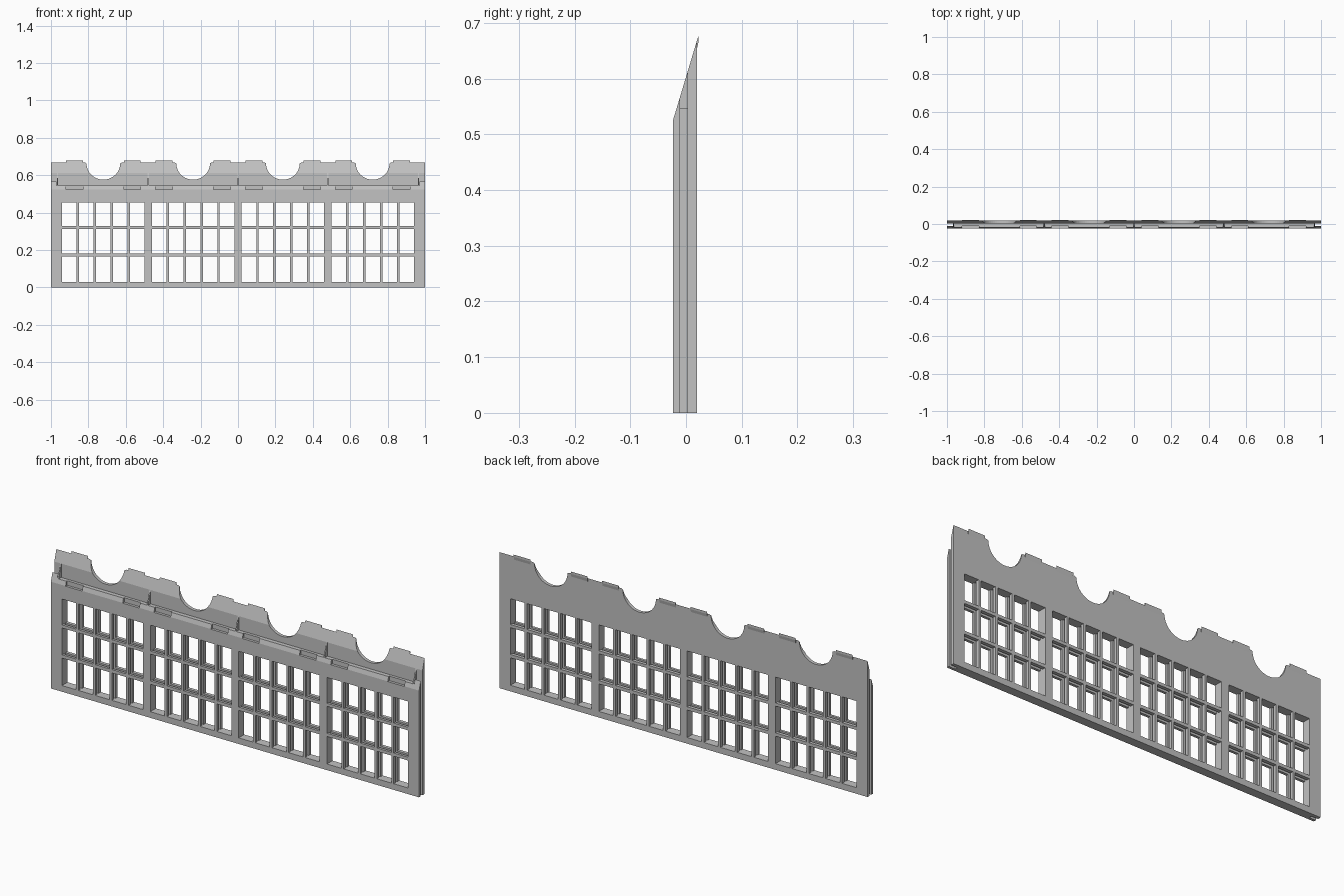
import bpy, bmesh, math
from mathutils import Matrix, Vector

if "Cube" in bpy.data.objects:
    bpy.data.objects.remove(bpy.data.objects["Cube"])

# Depth layers: front sheet, core, back sheet
Y_FRONT, Y_A, Y_B, Y_BACK, Y_TIP = -0.0237, -0.011, 0.003, 0.0195, 0.0226
SLOPE = 3.326
LEDGE, NOTCH = 0.545, 0.523
BAYS = [-0.72, -0.24, 0.24, 0.72]
HALF = 0.22                                  # half width of a window group
ROWS = [(0.03, 0.165), (0.181, 0.313), (0.328, 0.455)]
BAR = 0.013


def slope_z(y):
    return 0.524 + SLOPE * (y - Y_FRONT)


grey = bpy.data.materials.new("plain_grey")
grey.diffuse_color = (0.54, 0.54, 0.54, 1)
grey.use_nodes = True
grey.node_tree.nodes["Principled BSDF"].inputs["Base Color"].default_value = grey.diffuse_color


def finish(name, bm):
    bmesh.ops.recalc_face_normals(bm, faces=bm.faces)
    for f in bm.faces:
        f.smooth = False
    mesh = bpy.data.meshes.new(name)
    bm.to_mesh(mesh)
    bm.free()
    mesh.materials.append(grey)
    obj = bpy.data.objects.new(name, mesh)
    bpy.context.collection.objects.link(obj)
    return obj


def sheet(name, loops, y0, y1, cut=False):
    """Extrude an x-z outline with holes between two depths, optionally cut by the slope."""
    curve = bpy.data.curves.new(name + "_outline", 'CURVE')
    curve.dimensions = '2D'
    curve.fill_mode = 'BOTH'
    curve.extrude = (y1 - y0) / 2
    for pts in loops:
        s = curve.splines.new('POLY')
        s.points.add(len(pts) - 1)
        for p, (x, z) in zip(s.points, pts):
            p.co = (x, z, 0, 1)
        s.use_cyclic_u = True
    tmp = bpy.data.objects.new(name + "_tmp", curve)
    bpy.context.collection.objects.link(tmp)
    bpy.context.view_layer.update()
    mesh = bpy.data.meshes.new_from_object(tmp.evaluated_get(bpy.context.evaluated_depsgraph_get()))
    bpy.data.objects.remove(tmp)
    bpy.data.curves.remove(curve)
    mesh.transform(Matrix.Translation((0, (y0 + y1) / 2, 0)) @ Matrix.Rotation(math.pi / 2, 4, 'X'))
    bm = bmesh.new()
    bm.from_mesh(mesh)
    bpy.data.meshes.remove(mesh)
    bmesh.ops.remove_doubles(bm, verts=bm.verts, dist=1e-5)
    if cut:
        bmesh.ops.bisect_plane(bm, geom=bm.verts[:] + bm.edges[:] + bm.faces[:], dist=1e-6,
                               plane_co=(0, Y_FRONT, slope_z(Y_FRONT)),
                               plane_no=Vector((0, -SLOPE, 1)).normalized(), clear_outer=True)
        bmesh.ops.holes_fill(bm, edges=[e for e in bm.edges if e.is_boundary], sides=0)
    return finish(name, bm)


def prism(name, profile, x0, x1):
    """Extrude a y-z profile along x."""
    bm = bmesh.new()
    a, b = ([bm.verts.new((x, y, z)) for y, z in profile] for x in (x0, x1))
    bm.faces.new(a)
    bm.faces.new(b)
    for i in range(len(a)):
        j = (i + 1) % len(a)
        bm.faces.new((a[i], a[j], b[j], b[i]))
    return finish(name, bm)


def rect(x0, x1, z0, z1):
    return [(x0, z0), (x1, z0), (x1, z1), (x0, z1)]


# Tile tab positions either side of each bay centre
tabs = [(c + a, c + b) for c in BAYS for a, b in ((-0.20, -0.11), (0.11, 0.20))]

# Notched ledge along the top of the front sheet
ledge = []
for a, b in tabs:
    ledge += [(a, LEDGE), (a, NOTCH), (b, NOTCH), (b, LEDGE)]

openings = [rect(c - HALF, c + HALF, ROWS[0][0], ROWS[-1][1]) for c in BAYS]
pane_w = (2 * HALF - 4 * BAR) / 5
panes = []
for c in BAYS:
    for i in range(5):
        x = c - HALF + i * (pane_w + BAR)
        panes += [rect(x, x + pane_w, z0, z1) for z0, z1 in ROWS]

# Front sheet with glazing bars and raised ends
front = [(-1, 0), (-1, 0.57), (-0.97, 0.57), (-0.97, LEDGE)] + ledge + \
        [(0.97, LEDGE), (0.97, 0.57), (1, 0.57), (1, 0)]
sheet("front_sheet", [front] + panes, Y_FRONT, Y_A, cut=True)

# Core, narrower so the ends are grooved, open behind each window group
sheet("core", [rect(-0.965, 0.965, 0, LEDGE)] + openings, Y_A, Y_B)

# Back sheet with glazing bars and round scallops in its top edge
top = slope_z(Y_BACK) + 0.001
back = [(-1, 0), (-1, top)]
for c in BAYS:
    back.append((c - 0.10, top))
    for i in range(25):
        t = math.pi * (1 + i / 24)
        back.append((c + 0.09 * math.cos(t), 0.663 + 0.087 * math.sin(t)))
    back.append((c + 0.10, top))
back += [(1, top), (1, 0)]
sheet("back_sheet", [back] + panes, Y_B, Y_BACK, cut=True)

# Tabs that carry the slope past the back face
for a, b in tabs:
    prism("top_tab", [(Y_BACK, slope_z(Y_BACK)), (Y_TIP, slope_z(Y_TIP)),
                      (Y_TIP, 0.667), (Y_BACK, 0.652)], a, b)

# Triangular fins between the bays and at the ends
y_toe = Y_FRONT + (LEDGE - 0.524) / SLOPE
for x in (-0.965, -0.48, 0, 0.48, 0.965):
    prism("divider_fin", [(y_toe, LEDGE), (Y_B, LEDGE), (Y_B, slope_z(Y_B))], x - 0.003, x + 0.003)
